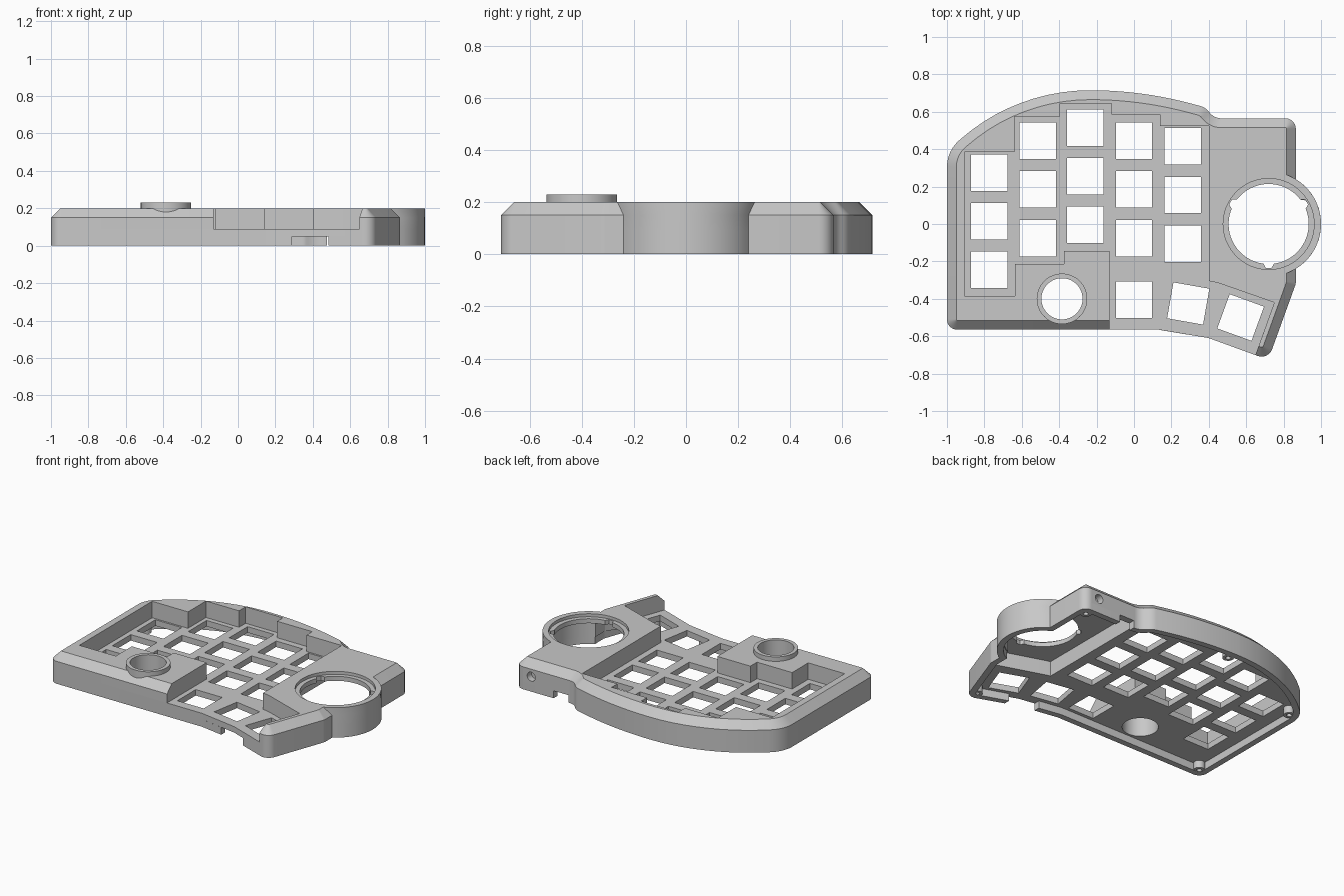
import bpy, bmesh
from math import radians, cos, sin, tan, acos, atan2, pi
from mathutils import Vector
from mathutils.geometry import tessellate_polygon

if "Cube" in bpy.data.objects:
    bpy.data.objects.remove(bpy.data.objects["Cube"])

grey = bpy.data.materials.new("plain_grey")
grey.use_nodes = True
GREY = (0.58, 0.58, 0.58, 1)
grey.diffuse_color = GREY
grey.node_tree.nodes["Principled BSDF"].inputs["Base Color"].default_value = GREY


def fillet(corners, steps=10):
    """Round each (x, y, radius) corner of a counter-clockwise polygon."""
    out = []
    for i, (x, y, r) in enumerate(corners):
        p = Vector((x, y))
        if r == 0:
            out.append(p)
            continue
        a = (Vector(corners[i - 1][:2]) - p).normalized()
        b = (Vector(corners[(i + 1) % len(corners)][:2]) - p).normalized()
        half = a.angle(b) / 2
        centre = p + (a + b).normalized() * r / sin(half)
        s = p + a * r / tan(half) - centre
        e = p + b * r / tan(half) - centre
        sweep = atan2(s.x * e.y - s.y * e.x, s.dot(e))
        for k in range(steps + 1):
            t = sweep * k / steps
            out.append(centre + Vector((s.x * cos(t) - s.y * sin(t), s.x * sin(t) + s.y * cos(t))))
    return out


def inset(pts, d):
    """Offset a counter-clockwise outline inwards by d."""
    out = []
    for i, p in enumerate(pts):
        e = (p - pts[i - 1]).normalized()
        f = (pts[(i + 1) % len(pts)] - p).normalized()
        n, m = Vector((-e.y, e.x)), Vector((-f.y, f.x))
        out.append(p + (n + m) * d / (1 + n.dot(m)))
    return out


def disc(x, y, r, n=64):
    return [(x + r * cos(2 * pi * k / n), y + r * sin(2 * pi * k / n)) for k in range(n)]


def rect(x, y, w, h, turn):
    c, s = cos(radians(turn)), sin(radians(turn))
    return [(x + c * u * w / 2 - s * v * h / 2, y + s * u * w / 2 + c * v * h / 2)
            for u, v in ((-1, -1), (1, -1), (1, 1), (-1, 1))]


def at(loop, z):
    return [Vector((p[0], p[1], z)) for p in loop]


def upright(loop, y):
    return [Vector((p[0], y, p[1])) for p in loop]


class Part:
    """One named mesh made of walls between loops and flat caps with holes."""

    def __init__(self, name):
        self.name, self.bm = name, bmesh.new()

    def wall(self, low, high, skip=None):
        a, b = ([self.bm.verts.new(p) for p in ring] for ring in (low, high))
        for i in range(len(a)):
            j = (i + 1) % len(a)
            if i != skip:
                self.bm.faces.new((a[i], a[j], b[j], b[i]))

    def hole(self, loop, z0, z1):
        self.wall(at(loop[::-1], z0), at(loop[::-1], z1))

    def cap(self, loops, facing, lift):
        flat = [p for loop in loops for p in loop]
        verts = [self.bm.verts.new(p) for p in lift(flat)]
        for tri in tessellate_polygon([at(loop, 0) for loop in loops]):
            face = self.bm.faces.new([verts[i] for i in tri])
            face.normal_update()
            if face.normal.dot(facing) < 0:
                face.normal_flip()

    def level(self, z, up, *loops):
        self.cap(loops, Vector((0, 0, 1 if up else -1)), lambda flat: at(flat, z))

    def finish(self):
        bmesh.ops.remove_doubles(self.bm, verts=self.bm.verts, dist=0.0001)
        mesh = bpy.data.meshes.new(self.name)
        self.bm.to_mesh(mesh)
        self.bm.free()
        mesh.materials.append(grey)
        ob = bpy.data.objects.new(self.name, mesh)
        bpy.context.collection.objects.link(ob)
        bpy.ops.object.select_all(action="DESELECT")
        ob.select_set(True)
        bpy.context.view_layer.objects.active = ob
        bpy.ops.object.shade_smooth_by_angle(angle=radians(25))


TOP, SHOULDER, PLATE, FLOOR = 0.2, 0.15, 0.09, 0.05
BALL = Vector((0.72, 0))
KNOB = (-0.385, -0.4)

outline = fillet([
    (-1, -0.565, 0.055), (0.13, -0.565, 0), (0.40, -0.61, 0), (0.718, -0.726, 0.06),
    (0.865, -0.32, 0.06), (0.865, 0.565, 0.055), (0.43, 0.565, 0.08), (0.38, 0.624, 0.09),
    (0.04, 0.715, 2.08), (-0.63, 0.715, 1.05), (-1, 0.39, 0.19)])


def body(d, r):
    """Case outline inset by d, with the round ball bulge on its side."""
    pts = inset(outline, d)
    a = acos((0.865 - d - BALL.x) / r)
    bulge = [BALL + Vector((cos(t), sin(t))) * r for t in (a * (k / 12 - 1) for k in range(25))]
    return pts[:35] + bulge + pts[35:]


case, crown, inner = body(0, 0.28), body(0.05, 0.28), body(0.04, 0.24)
PORT_EDGE = 70

# Outlines of the key, knob and ball openings
spots = [(x, y - 0.26 * row, 0) for x, y in
         ((-0.775, 0.275), (-0.515, 0.445), (-0.26, 0.515), (0, 0.445), (0.26, 0.415))
         for row in range(3)]
spots += [(0, -0.405, 0), (0.29, -0.425, -10), (0.57, -0.5, -20)]
keys = [rect(x, y, 0.195, 0.195, turn) for x, y, turn in spots]
bore, collar = disc(*KNOB, 0.11), disc(*KNOB, 0.135)
ledge = disc(*BALL, 0.243, 96)
notches = [k + s for k in (8, 40, 72) for s in (-1, 0, 1)]
opening = [BALL + (Vector(p) - BALL) * (1.1 if k in notches else 1)
           for k, p in enumerate(disc(*BALL, 0.214, 96))]

# Deep hollow beneath the ball
core = body(0.045, 0.235)
deep = [(0.43, -0.275), (0.45, -0.28), (0.77, -0.385)] + core[24:72] + [(0.43, 0.52)]

# Stepped edge of the key well, open at the front
stairs = [(-0.13, -0.145), (-0.375, -0.145), (-0.375, -0.215), (-0.635, -0.215),
          (-0.635, -0.385), (-0.905, -0.385), (-0.905, 0.385), (-0.64, 0.385), (-0.64, 0.575),
          (-0.395, 0.575), (-0.395, 0.645), (-0.12, 0.645), (-0.12, 0.585), (0.14, 0.585),
          (0.14, 0.525), (0.40, 0.525), (0.40, -0.305), (0.45, -0.315), (0.75, -0.42)]
well_end = Vector((0.649, -0.701))


def frame(pts, d):
    start = well_end + Vector((0.339, 0.941)) * d
    return [start] + pts[13:] + pts[:11] + [(-0.13, -0.565 + d)] + stairs


# Bottom rim, split by the front and back cable notches
rim = Part("bottom_rim")
paths = (lambda b, d: [(0.485, -0.641 + d)] + b[13:71] + [(0.585, 0.565 - d)],
         lambda b, d: [(0.475, 0.565 - d)] + b[71:] + b[:12] + [(0.29, -0.592 + d)])
for path in paths:
    loop = path(case, 0) + path(inner, 0.04)[::-1]
    rim.wall(at(loop, 0), at(loop, FLOOR))
    rim.level(0, False, loop)
rim.finish()

# Key plate with its openings
plate = Part("key_plate")
plate.wall(at(case, FLOOR), at(case, PLATE), PORT_EDGE)
plate.level(FLOOR, False, case, bore, deep, *keys)
well = [(-0.13, -0.565), (0.13, -0.565), (0.40, -0.61), well_end] + stairs[::-1]
plate.level(PLATE, True, well, *keys)
for key in keys:
    plate.hole(key, FLOOR, PLATE)
plate.finish()

# Raised frame with chamfered top edge
upper = Part("raised_frame")
low, high = frame(case, 0), frame(crown, 0.05)
upper.wall(at(low, PLATE), at(low, SHOULDER), PORT_EDGE - 12)
upper.wall(at(low, SHOULDER), at(high, TOP))
upper.level(TOP, True, high, ledge, bore)
upper.finish()

# Ball socket: hollow underside, opening and shallow ledge
socket = Part("ball_socket")
socket.hole(deep, FLOOR, SHOULDER)
socket.level(SHOULDER, False, deep, opening)
socket.hole(opening, SHOULDER, 0.18)
socket.level(0.18, True, ledge, opening)
socket.hole(ledge, 0.18, TOP)
socket.finish()

# Knob collar and its bore
knob = Part("knob_collar")
knob.wall(at(collar, 0.14), at(collar, 0.23))
knob.level(0.23, True, collar, bore)
knob.hole(bore, FLOOR, 0.23)
knob.finish()

# Round port in the back wall
port = Part("back_port")
x0, x1 = case[PORT_EDGE + 1].x, case[PORT_EDGE].x
panel = [(x0, FLOOR), (x1, FLOOR), (x1, SHOULDER), (x0, SHOULDER)]
ring = disc(0.75, 0.1, 0.03, 32)
port.cap([panel, ring], Vector((0, 1, 0)), lambda flat: upright(flat, 0.565))
port.wall(upright(ring[::-1], 0.565), upright(ring[::-1], 0.521))
port.finish()

# Screw bosses with blind holes
for x, y in ((-0.94, -0.505), (-0.93, 0.355), (-0.2, 0.65), (0.805, 0.505), (0.69, -0.66)):
    boss, outer, screw = Part("screw_boss"), disc(x, y, 0.035, 24), disc(x, y, 0.016, 24)
    boss.wall(at(outer, 0.001), at(outer, FLOOR))
    boss.level(0.001, False, outer, screw)
    boss.hole(screw, 0.001, 0.04)
    boss.level(0.04, False, screw)
    boss.finish()
